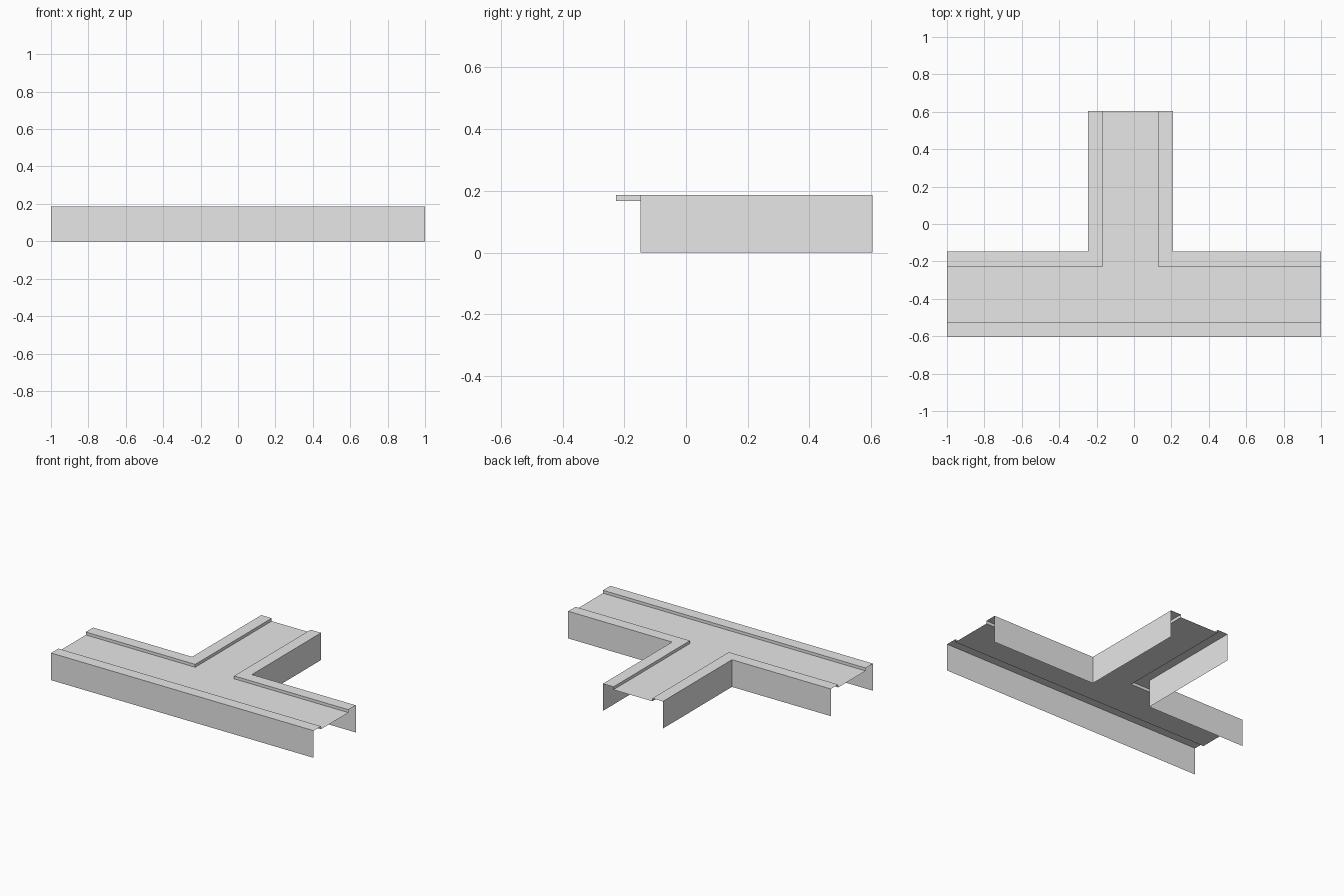
import bpy
import bmesh
from mathutils import Vector

cube = bpy.data.objects.get("Cube")
if cube:
    bpy.data.objects.remove(cube)

# Main dimensions
END, FRONT, BACK = 1.0, -0.605, 0.605
CORNER_Y = -0.147
BRANCH_LEFT, BRANCH_RIGHT = 0.209, -0.247
KERB_WIDTH, KERB_TOP, ROAD_Z = 0.08, 0.187, 0.167

grey = bpy.data.materials.new("plain_grey")
grey.use_nodes = True
grey.diffuse_color = (0.8, 0.8, 0.8, 1)
grey.node_tree.nodes["Principled BSDF"].inputs["Base Color"].default_value = (0.8, 0.8, 0.8, 1)


def make_object(name, faces):
    """Build a sheet object from a list of faces, each a list of points."""
    bm = bmesh.new()
    for points in faces:
        bm.faces.new([bm.verts.new(p) for p in points])
    bmesh.ops.remove_doubles(bm, verts=bm.verts, dist=0.0001)
    mesh = bpy.data.meshes.new(name)
    bm.to_mesh(mesh)
    bm.free()
    mesh.materials.append(grey)
    obj = bpy.data.objects.new(name, mesh)
    bpy.context.collection.objects.link(obj)


def inset_path(path):
    """Offset a right-angled path to its left, with mitred corners."""
    normals = []
    for a, b in zip(path, path[1:]):
        d = (Vector(b) - Vector(a)).normalized()
        normals.append(Vector((-d.y, d.x)))
    result = []
    for i, p in enumerate(path):
        shift = sum({tuple(n): n for n in normals[max(i - 1, 0):i + 1]}.values(), Vector((0, 0)))
        result.append(Vector(p) + shift * KERB_WIDTH)
    return result


def at(p, z):
    return (p[0], p[1], z)


def make_kerb(name, path):
    """Outer wall, kerb top and inner riser; returns the road edge."""
    inner = inset_path(path)
    faces = []
    for i in range(len(path) - 1):
        a, b, c, d = path[i], path[i + 1], inner[i + 1], inner[i]
        faces.append([at(a, 0), at(b, 0), at(b, KERB_TOP), at(a, KERB_TOP)])
        faces.append([at(p, KERB_TOP) for p in (a, b, c, d)])
        faces.append([at(d, KERB_TOP), at(c, KERB_TOP), at(c, ROAD_Z), at(d, ROAD_Z)])
    make_object(name, faces)
    return inner


# Kerbs with their side walls, running anticlockwise around the junction
road_edge = []
for name, path in (
    ("front_kerb", [(-END, FRONT), (END, FRONT)]),
    ("left_kerb", [(END, CORNER_Y), (BRANCH_LEFT, CORNER_Y), (BRANCH_LEFT, BACK)]),
    ("right_kerb", [(BRANCH_RIGHT, BACK), (BRANCH_RIGHT, CORNER_Y), (-END, CORNER_Y)]),
):
    road_edge += make_kerb(name, path)

# T-shaped road deck between the kerbs
make_object("road_deck", [[at(p, ROAD_Z) for p in road_edge]])
